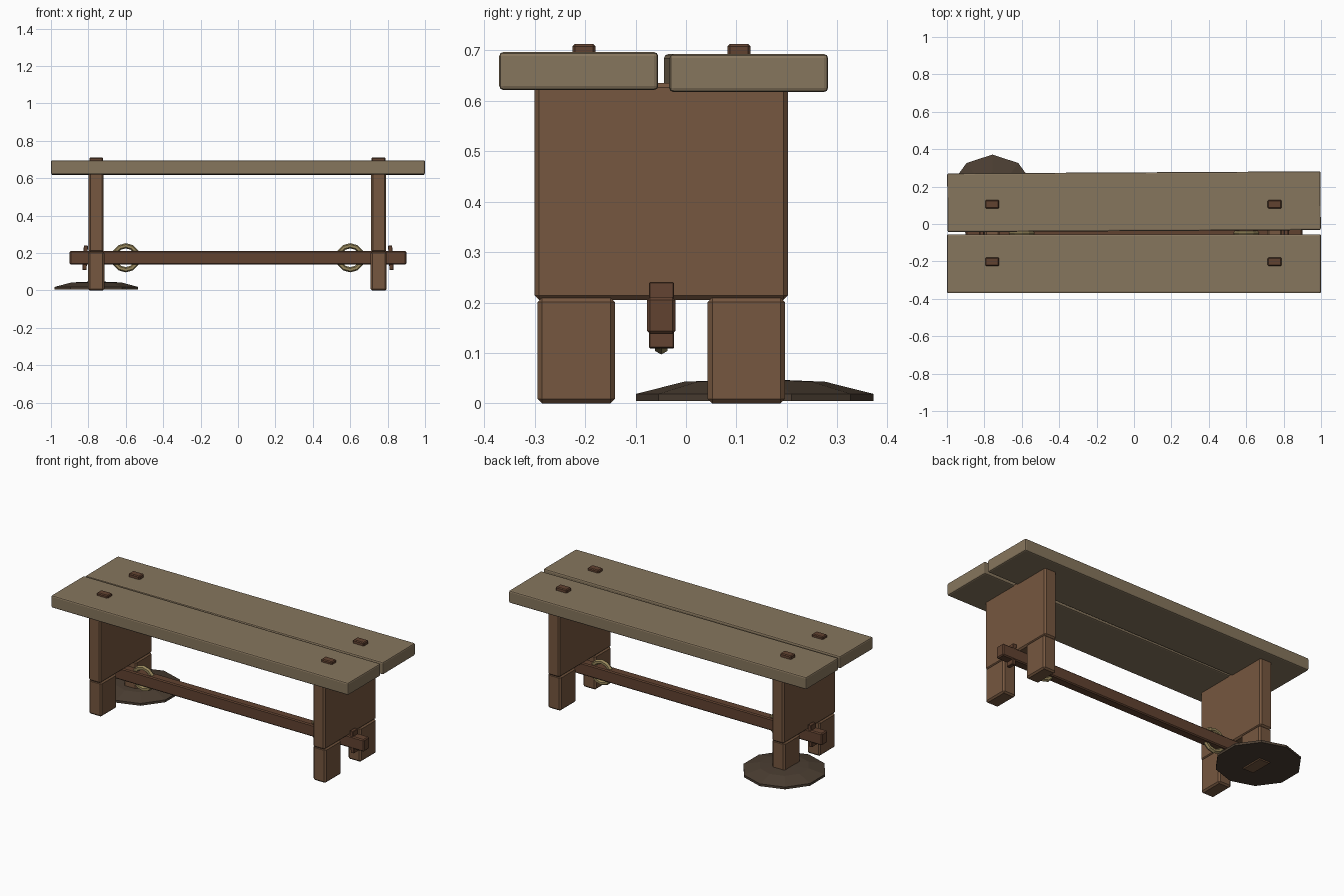
import bpy, bmesh, math

if "Cube" in bpy.data.objects:
    bpy.data.objects.remove(bpy.data.objects["Cube"])

def material(name, rgb):
    m = bpy.data.materials.new(name)
    m.diffuse_color = (*rgb, 1)
    m.use_nodes = True
    m.node_tree.nodes["Principled BSDF"].inputs["Base Color"].default_value = m.diffuse_color
    return m

PLANK = material("weathered_plank", (0.24, 0.18, 0.11))
LEG = material("leg_wood", (0.18, 0.095, 0.05))
DARK = material("dark_wood", (0.12, 0.055, 0.03))
ROPE = material("rope", (0.32, 0.25, 0.11))
EARTH = material("earth", (0.07, 0.048, 0.032))

def box(name, lo, hi, mat, bevel=0.006, segments=1, rot=(0, 0, 0)):
    center = [(a + b) / 2 for a, b in zip(lo, hi)]
    bpy.ops.mesh.primitive_cube_add(size=1, location=center, rotation=rot)
    o = bpy.context.object
    o.name = name
    o.scale = [b - a for a, b in zip(lo, hi)]
    bpy.ops.object.transform_apply(location=False, rotation=False, scale=True)
    b = o.modifiers.new("bevel", 'BEVEL')
    b.width, b.segments = bevel, segments
    o.data.materials.append(mat)
    return o

# Seat planks, the back one slightly skewed
box("front_plank", (-1, -0.37, 0.621), (1, -0.055, 0.696), PLANK, 0.008, 2)
box("back_plank", (-0.998, -0.038, 0.617), (0.998, 0.276, 0.692), PLANK, 0.008, 2,
    (0, 0, 0.0055))

for side, s, x in (("left", -1, -0.758), ("right", 1, 0.752)):
    # Leg panel and its two feet
    box(side + "_leg_panel", (x - 0.04, -0.30, 0.205), (x + 0.04, 0.202, 0.635), LEG, 0.009)
    box(side + "_front_foot", (x - 0.043, -0.294, 0), (x + 0.043, -0.141, 0.21), LEG, 0.009)
    box(side + "_back_foot", (x - 0.043, 0.043, 0), (x + 0.043, 0.196, 0.21), LEG, 0.009)
    # Pegs through the seat
    for row, y in (("front", -0.202), ("back", 0.105)):
        box(f"{side}_{row}_peg", (x - 0.037, y - 0.023, 0.67), (x + 0.037, y + 0.023, 0.712), DARK, 0.005)
    # Tilted locking wedge
    box(side + "_wedge", (s * 0.817 - 0.011, -0.073, 0.109), (s * 0.817 + 0.011, -0.024, 0.24),
        DARK, 0.002, 1, (0, -s * 0.06, 0))
    # Rope loop around the stretcher
    bpy.ops.mesh.primitive_torus_add(location=(s * 0.6, -0.049, 0.175), rotation=(math.pi / 2, 0, 0),
                                     major_radius=0.064, minor_radius=0.014,
                                     major_segments=12, minor_segments=6)
    ring = bpy.context.object
    ring.name = side + "_rope_ring"
    ring.data.materials.append(ROPE)

# Long stretcher
box("stretcher", (-0.90, -0.077, 0.138), (0.90, -0.021, 0.211), DARK, 0.006)

# Ten-sided low mound under the back left foot
bm = bmesh.new()
rings = []
for r, z in ((0.235, 0.005), (0.235, 0.019), (0.14, 0.043)):
    rings.append([bm.verts.new((r * math.sin(i * math.tau / 10), r * math.cos(i * math.tau / 10), z))
                  for i in range(10)])
for a, b in zip(rings, rings[1:]):
    for i in range(10):
        j = (i + 1) % 10
        bm.faces.new((a[i], a[j], b[j], b[i]))
bm.faces.new(rings[0])
top = bm.verts.new((0, 0, 0.049))
for i in range(10):
    bm.faces.new((rings[-1][i], rings[-1][(i + 1) % 10], top))
bmesh.ops.recalc_face_normals(bm, faces=bm.faces)
mesh = bpy.data.meshes.new("mound")
bm.to_mesh(mesh)
bm.free()
mound = bpy.data.objects.new("mound", mesh)
mound.location = (-0.757, 0.136, 0)
mesh.materials.append(EARTH)
bpy.context.collection.objects.link(mound)
